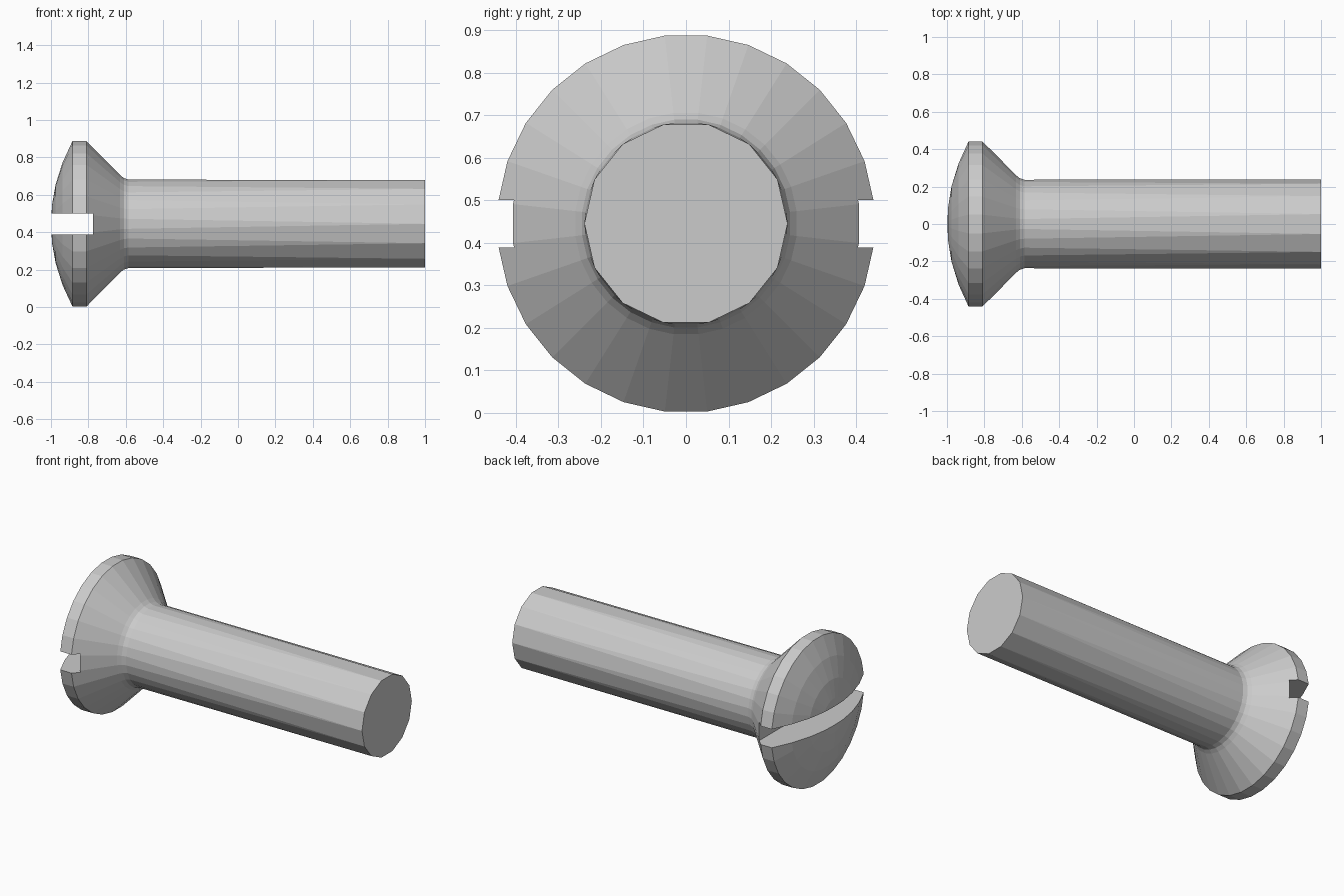
import bpy, bmesh
from math import sin, cos, pi

if "Cube" in bpy.data.objects:
    bpy.data.objects.remove(bpy.data.objects["Cube"])

CZ = 0.445      # height of the screw axis
HEAD_N = 28     # sides of the head
SHANK_N = 14    # sides of the shank tip


def ring(bm, x, r, n):
    pts = [2 * pi * (i + 0.5) / n for i in range(n)]
    return [bm.verts.new((x, r * sin(a), CZ + r * cos(a))) for a in pts]


# Turned profile (x, radius): domed face, rim, countersink, neck fillet
dome = [(-0.994, 0.105), (-0.975, 0.212), (-0.938, 0.33)]
profile = dome + [(-0.885, 0.445), (-0.81, 0.445), (-0.63, 0.262),
                  (-0.61, 0.246), (-0.585, 0.238)]

bm = bmesh.new()
rings = [ring(bm, x, r, HEAD_N) for x, r in profile]
tip = ring(bm, 1.0, 0.239, SHANK_N)
pole = bm.verts.new((-1.0, 0, CZ))

for i in range(HEAD_N):
    j = (i + 1) % HEAD_N
    bm.faces.new((pole, rings[0][i], rings[0][j]))
    for a, b in zip(rings, rings[1:]):
        bm.faces.new((a[i], b[i], b[j], a[j]))

# Shank facets, halving the side count towards the tip
neck = rings[-1]
for k in range(SHANK_N):
    a, b, c = neck[2 * k], neck[2 * k + 1], neck[(2 * k + 2) % HEAD_N]
    t, u = tip[k], tip[(k + 1) % SHANK_N]
    bm.faces.new((a, t, b))
    bm.faces.new((b, t, u))
    bm.faces.new((b, u, c))
bm.faces.new(tip)
bmesh.ops.recalc_face_normals(bm, faces=bm.faces)

mesh = bpy.data.meshes.new("screw_body")
bm.to_mesh(mesh)
bm.free()
screw = bpy.data.objects.new("screw_body", mesh)
bpy.context.collection.objects.link(screw)

# Driver slot cut straight across the head
bpy.ops.mesh.primitive_cube_add(size=1, location=(-0.975, 0, CZ))
cutter = bpy.context.object
cutter.name = "slot_cutter"
cutter.scale = (0.4, 1.2, 0.112)
cutter.hide_render = True
cutter.display_type = 'WIRE'

slot = screw.modifiers.new("driver_slot", 'BOOLEAN')
slot.operation = 'DIFFERENCE'
slot.solver = 'EXACT'
slot.object = cutter
